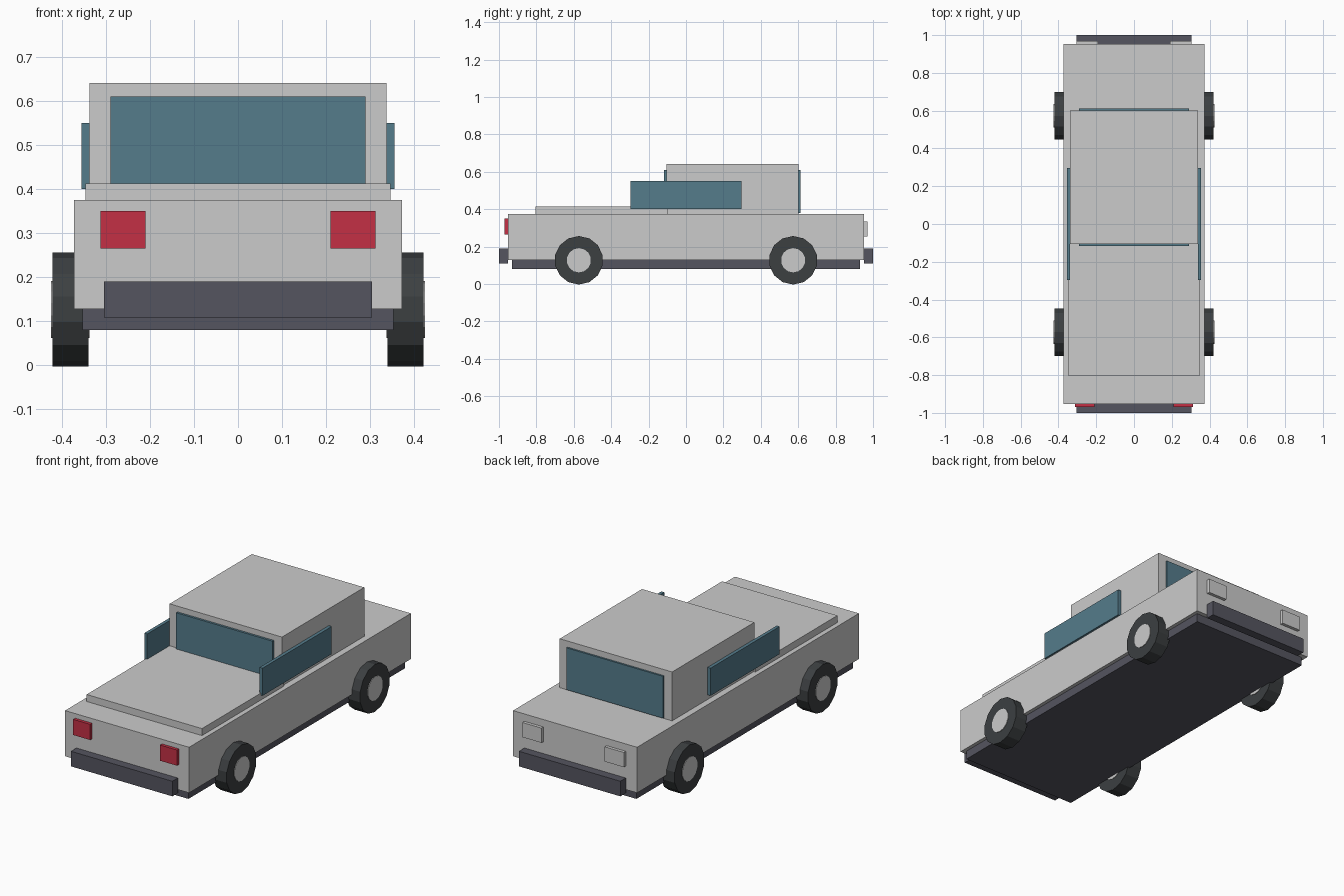
import bpy
import math

if "Cube" in bpy.data.objects:
    bpy.data.objects.remove(bpy.data.objects["Cube"])


def material(name, rgb):
    m = bpy.data.materials.new(name)
    m.diffuse_color = (*rgb, 1)
    m.use_nodes = True
    m.node_tree.nodes["Principled BSDF"].inputs["Base Color"].default_value = m.diffuse_color
    return m


GLASS = material("glass", (0.09, 0.20, 0.26))
TRIM = material("dark_trim", (0.09, 0.09, 0.115))
RUBBER = material("rubber", (0.045, 0.05, 0.053))
RED = material("red_lens", (0.55, 0.03, 0.06))
LENS = material("clear_lens", (0.65, 0.65, 0.62))


def box(name, x, y, z, mat=None):
    """Box from (min, max) ranges on each axis."""
    bpy.ops.mesh.primitive_cube_add(
        size=1, location=[(a + b) / 2 for a, b in (x, y, z)])
    ob = bpy.context.object
    ob.name = name
    ob.scale = [b - a for a, b in (x, y, z)]
    bpy.ops.object.transform_apply(location=False, rotation=False, scale=True)
    if mat:
        ob.data.materials.append(mat)
    return ob


def disc(name, loc, radius, width, mat=None):
    """14-sided cylinder along x, resting on a flat facet."""
    bpy.ops.mesh.primitive_cylinder_add(
        vertices=14, radius=radius, depth=width, location=loc,
        rotation=(0, math.pi / 2, 0))
    ob = bpy.context.object
    ob.name = name
    # turn about the axle so that corners point fore and aft
    bpy.ops.object.transform_apply(location=False, rotation=True, scale=False)
    ob.rotation_euler.x = math.pi / 2 - max(
        math.atan2(v.co.z, v.co.y) for v in ob.data.vertices
        if math.atan2(v.co.z, v.co.y) < math.pi / 2 + 0.01)
    if mat:
        ob.data.materials.append(mat)
    return ob


def mirrored_x(x, side):
    return tuple(sorted((x[0] * side, x[1] * side)))


# Body shell, underbody, cabin and hood
box("body", (-0.373, 0.373), (-0.953, 0.953), (0.127, 0.375))
box("chassis", (-0.353, 0.353), (-0.93, 0.93), (0.08, 0.127), TRIM)
box("cabin", (-0.338, 0.338), (-0.105, 0.602), (0.375, 0.641))
box("hood", (-0.347, 0.347), (-0.805, -0.10), (0.375, 0.413))

# Windscreen and rear window
box("windscreen", (-0.29, 0.29), (-0.117, -0.10), (0.38, 0.61), GLASS)
box("rear_window", (-0.29, 0.29), (0.597, 0.612), (0.38, 0.608), GLASS)

# Bumpers
box("front_bumper", (-0.305, 0.305), (-1.0, -0.953), (0.108, 0.19), TRIM)
box("rear_bumper", (-0.305, 0.305), (0.953, 1.0), (0.108, 0.19), TRIM)

# Paired side windows, lamps and wheels
for side, label in ((-1, "left"), (1, "right")):
    box(label + "_side_window", mirrored_x((0.338, 0.356), side),
        (-0.297, 0.297), (0.40, 0.55), GLASS)
    box(label + "_red_lamp", mirrored_x((0.21, 0.312), side),
        (-0.97, -0.95), (0.265, 0.35), RED)
    box(label + "_clear_lamp", mirrored_x((0.19, 0.305), side),
        (0.95, 0.97), (0.255, 0.335), LENS)
    for y, end in ((-0.573, "front"), (0.573, "rear")):
        centre = (side * 0.381, y, 0.1265)
        tyre = disc(f"{end}_{label}_tyre", centre, 0.1297, 0.082, RUBBER)
        hub = disc(f"{end}_{label}_hub", centre, 0.065, 0.088)
        # cylinder corners start on the vertical; half a turn step is applied
        for wheel in (tyre, hub):
            wheel.rotation_euler.x = math.pi / 14
